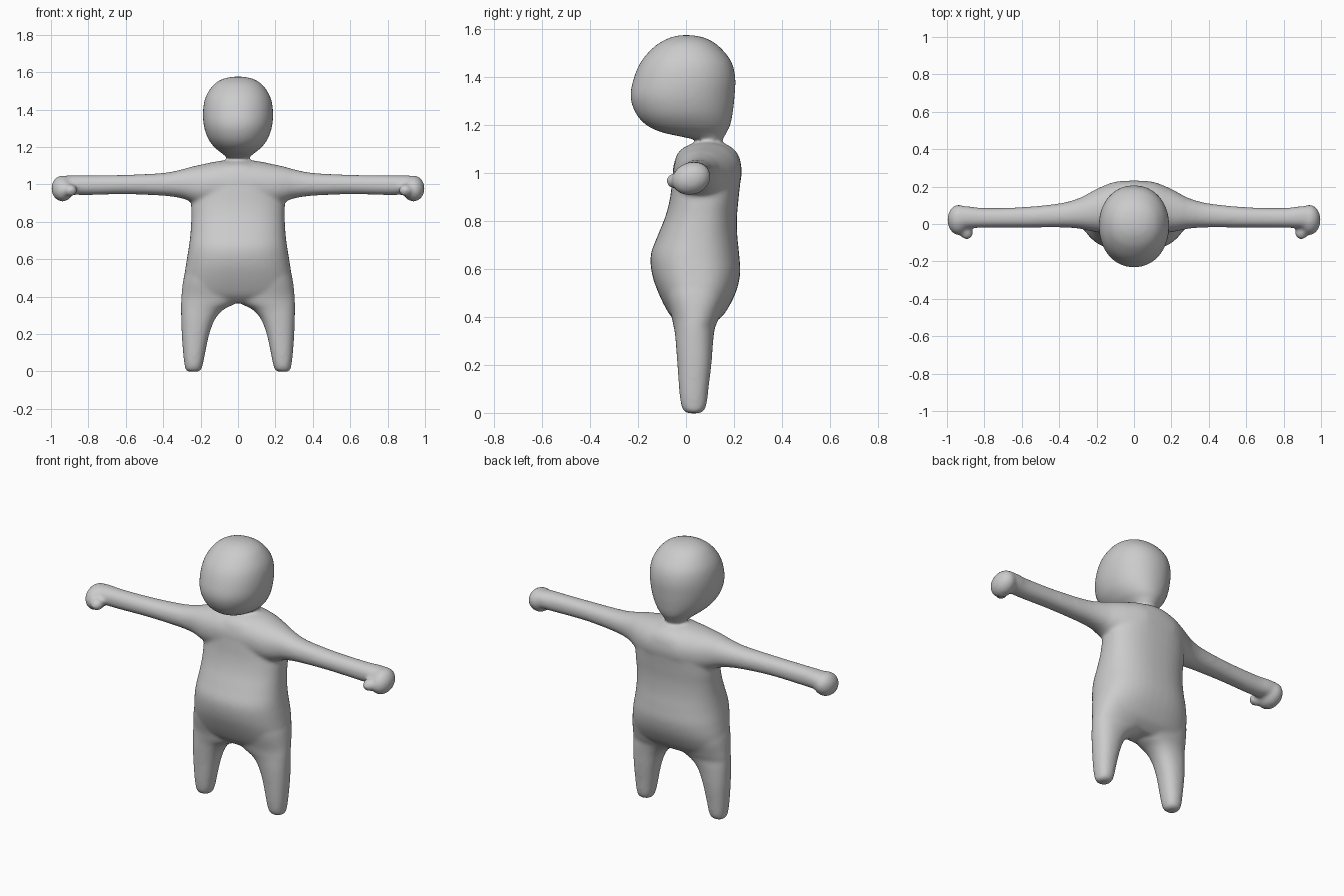
import bpy, bmesh, math
from mathutils import Matrix, Vector

bm = bmesh.new()


def spline(a, b, c, d, t):
    return 0.5 * (2*b + (c - a)*t + (2*a - 5*b + 4*c - d)*t*t + (3*b - a - 3*c + d)*t**3)


def loft(sections, place, power=1.0, steps=6, sides=40):
    """Skin sections (pos, u_min, u_max, v_min, v_max) with smooth interpolation."""
    n = len(sections)
    rows = []
    for i in range(n - 1):
        quad = [sections[max(0, min(n - 1, i + k))] for k in (-1, 0, 1, 2)]
        rows += [[spline(*col, s / steps) for col in zip(*quad)] for s in range(steps)]
    rows.append(sections[-1])
    rings = []
    for p, u0, u1, v0, v1 in rows:
        ring = []
        for k in range(sides):
            a = math.tau * k / sides
            c, s = math.cos(a), math.sin(a)
            c = math.copysign(abs(c)**power, c)
            s = math.copysign(abs(s)**power, s)
            ring.append(bm.verts.new(place(p, (u0+u1)/2 + c*(u1-u0)/2, (v0+v1)/2 + s*(v1-v0)/2)))
        rings.append(ring)
    for r, q in zip(rings, rings[1:]):
        for k in range(sides):
            j = (k + 1) % sides
            bm.faces.new((r[k], r[j], q[j], q[k]))
    bm.faces.new(rings[0])
    bm.faces.new(rings[-1])


def ball(centre, radii, tilt=0.0):
    m = Matrix.Translation(Vector(centre)) @ Matrix.Rotation(tilt, 4, 'X') @ Matrix.Diagonal((*radii, 1))
    bmesh.ops.create_uvsphere(bm, u_segments=32, v_segments=20, radius=1, matrix=m)


def upright(p, u, v):
    return (u, v, p)


# head and neck: z, half width, y front, y back
head = [(1.06, .06, .03, .17), (1.13, .052, .045, .15), (1.15, .068, -.01, .16),
        (1.17, .092, -.10, .17), (1.20, .128, -.165, .185), (1.25, .163, -.21, .195),
        (1.32, .184, -.232, .203), (1.40, .187, -.217, .206), (1.47, .172, -.185, .187),
        (1.53, .133, -.13, .137), (1.56, .09, -.08, .09), (1.573, .045, -.04, .045),
        (1.576, .01, -.01, .01)]
loft([(z, -w, w, f, b) for z, w, f, b in head], upright, 0.95)

# torso with round belly
torso = [(.365, .20, -.02, .10), (.385, .26, -.045, .13), (.42, .285, -.075, .165),
         (.50, .288, -.115, .207), (.58, .277, -.142, .226), (.66, .264, -.147, .222),
         (.74, .254, -.118, .214), (.82, .250, -.086, .213), (.90, .250, -.066, .220),
         (1.0, .235, -.055, .230), (1.06, .19, -.045, .225), (1.10, .13, -.02, .20),
         (1.125, .06, .03, .16)]
loft([(z, -w, w, f, b) for z, w, f, b in torso], upright, 0.85)

# legs: z, inner x, outer x, y front, y back
leg = [(-.002, .215, .265, .01, .055), (.008, .198, .28, -.01, .075), (.04, .187, .287, -.022, .087),
       (.10, .175, .294, -.029, .094), (.20, .153, .301, -.036, .106), (.28, .122, .304, -.042, .112),
       (.33, .078, .305, -.046, .117), (.36, .02, .305, -.052, .122), (.40, -.02, .303, -.06, .14),
       (.50, .0, .291, -.085, .17), (.60, .05, .26, -.08, .15)]
# arms: x, y front, y back, z bottom, z top
arm = [(0, -.055, .233, .88, 1.132), (.10, -.052, .226, .88, 1.125), (.19, -.045, .192, .885, 1.107),
       (.25, -.034, .16, .905, 1.094), (.30, -.024, .136, .925, 1.08), (.40, -.018, .11, .939, 1.061),
       (.60, -.019, .09, .947, 1.051), (.80, -.02, .086, .943, 1.048), (.88, -.022, .094, .945, 1.048),
       (.93, -.02, .095, .95, 1.045), (.97, -.005, .075, .965, 1.03)]
for side in (-1, 1):
    loft(leg, lambda p, u, v: (side*u, v, p), 0.9)
    loft(arm, lambda p, u, v: (side*p, u, v), 0.92)
    # mitten hand and stubby thumb
    ball((side*.938, .022, .978), (.06, .083, .068), 0.35)
    ball((side*.895, -.046, .968), (.035, .037, .033))

bmesh.ops.recalc_face_normals(bm, faces=bm.faces)
mesh = bpy.data.meshes.new("figure_body")
bm.to_mesh(mesh)
bm.free()
body = bpy.data.objects.new("figure_body", mesh)
bpy.context.collection.objects.link(body)

# fuse all parts into one soft skin
fuse = body.modifiers.new("fuse", 'REMESH')
fuse.mode = 'VOXEL'
fuse.voxel_size = 0.009
fuse.use_smooth_shade = True
soften = body.modifiers.new("soften", 'SMOOTH')
soften.factor = 0.5
soften.iterations = 14
